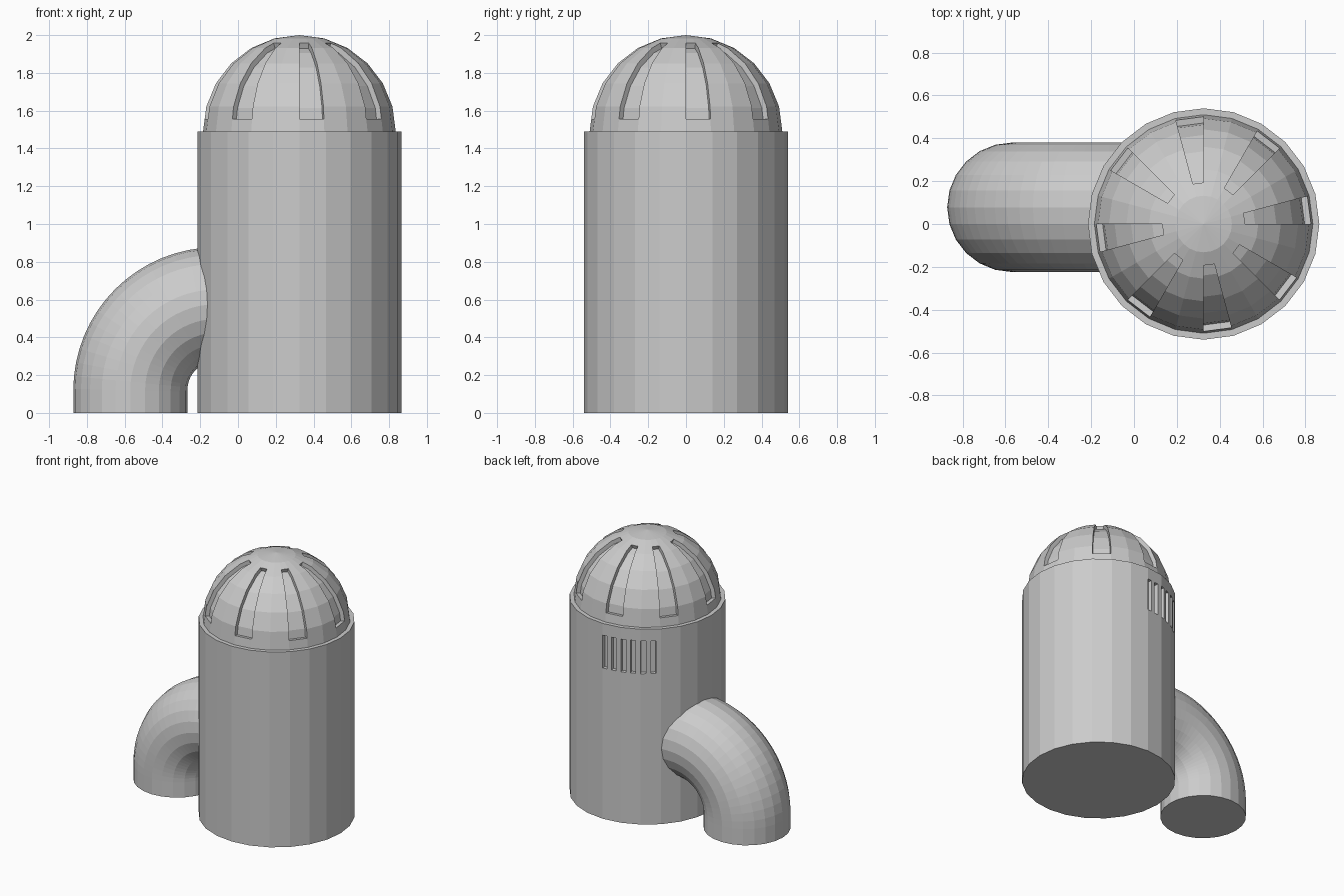
import bpy, bmesh
from math import sin, cos, radians
from mathutils import Vector

if "Cube" in bpy.data.objects:
    bpy.data.objects.remove(bpy.data.objects["Cube"])

CX, SIDES = 0.325, 24
STEP = 360 / SIDES


def lathe(name, profile, angles, is_slot, depth, centre_z=None):
    """Spin a profile into a 24-sided solid and sink the chosen faces."""
    bm = bmesh.new()
    rings = []
    for r, z in profile:
        ring = []
        for a in angles:
            # keep in-between points on the flat sides
            k = cos(radians(STEP / 2)) / cos(radians(a % STEP - STEP / 2))
            ring.append(bm.verts.new((r * k * cos(radians(a)), r * k * sin(radians(a)), z)))
        rings.append(ring)
    n = len(angles)
    slots = []
    for i in range(len(rings) - 1):
        for j in range(n):
            k = (j + 1) % n
            f = bm.faces.new((rings[i][j], rings[i][k], rings[i + 1][k], rings[i + 1][j]))
            if is_slot(i, angles[j]):
                slots.append(f)
    out = bmesh.ops.extrude_face_region(bm, geom=slots)["geom"]
    for v in (g for g in out if isinstance(g, bmesh.types.BMVert)):
        c = Vector((0, 0, v.co.z if centre_z is None else centre_z))
        v.co -= (v.co - c).normalized() * depth
    old = [f for f in slots if f.is_valid]
    if old:
        bmesh.ops.delete(bm, geom=old, context='FACES_ONLY')
    bmesh.ops.remove_doubles(bm, verts=bm.verts[:], dist=0.0005)
    mesh = bpy.data.meshes.new(name)
    bm.to_mesh(mesh)
    bm.free()
    ob = bpy.data.objects.new(name, mesh)
    ob.location.x = CX
    bpy.context.collection.objects.link(ob)
    return ob


# Body: drum with six narrow vents at the back
vents = [90 + 7.5 * k for k in range(6)]
body_angles = sorted({i * STEP for i in range(SIDES)} | set(vents) | {a + 3.75 for a in vents})
body_profile = [(0, 0), (0.54, 0), (0.54, 1.15), (0.54, 1.40), (0.54, 1.49), (0, 1.49)]
lathe("body", body_profile, body_angles, lambda i, a: i == 2 and a in vents, 0.03)

# Dome: faceted half sphere with eight sunken wedge slots
R, Z = 0.51, 1.49
p = [(R * cos(radians(a)), Z + R * sin(radians(a))) for a in range(0, 91, 15)]
mid = lambda a, b: ((a[0] + b[0]) / 2, (a[1] + b[1]) / 2)
dome_profile = [p[0], mid(p[0], p[1]), *p[1:5], mid(p[4], p[5]), *p[5:]]
lathe("dome", dome_profile, [i * STEP for i in range(SIDES)],
      lambda i, a: 1 <= i <= 5 and a % 45 == 0, 0.03, Z)

# Elbow pipe: short upright, quarter bend, then into the body
bend, x0, z0, arc = 0.455, -0.115, 0.12, 16
path = [(x0 - bend, 0)]
path += [(x0 - bend * cos(radians(90 * i / arc)), z0 + bend * sin(radians(90 * i / arc)))
         for i in range(arc + 1)]
path.append((0.05, z0 + bend))
curve = bpy.data.curves.new("elbow_pipe", 'CURVE')
curve.dimensions = '3D'
curve.bevel_depth = 0.302
curve.bevel_resolution = 10
curve.use_fill_caps = True
spline = curve.splines.new('POLY')
spline.points.add(len(path) - 1)
for pt, (x, z) in zip(spline.points, path):
    pt.co = (x, 0.078, z, 1)
spline.use_smooth = False
pipe = bpy.data.objects.new("elbow_pipe", curve)
bpy.context.collection.objects.link(pipe)
bpy.context.view_layer.objects.active = pipe
pipe.select_set(True)
bpy.ops.object.convert(target='MESH')
bpy.ops.object.shade_flat()
